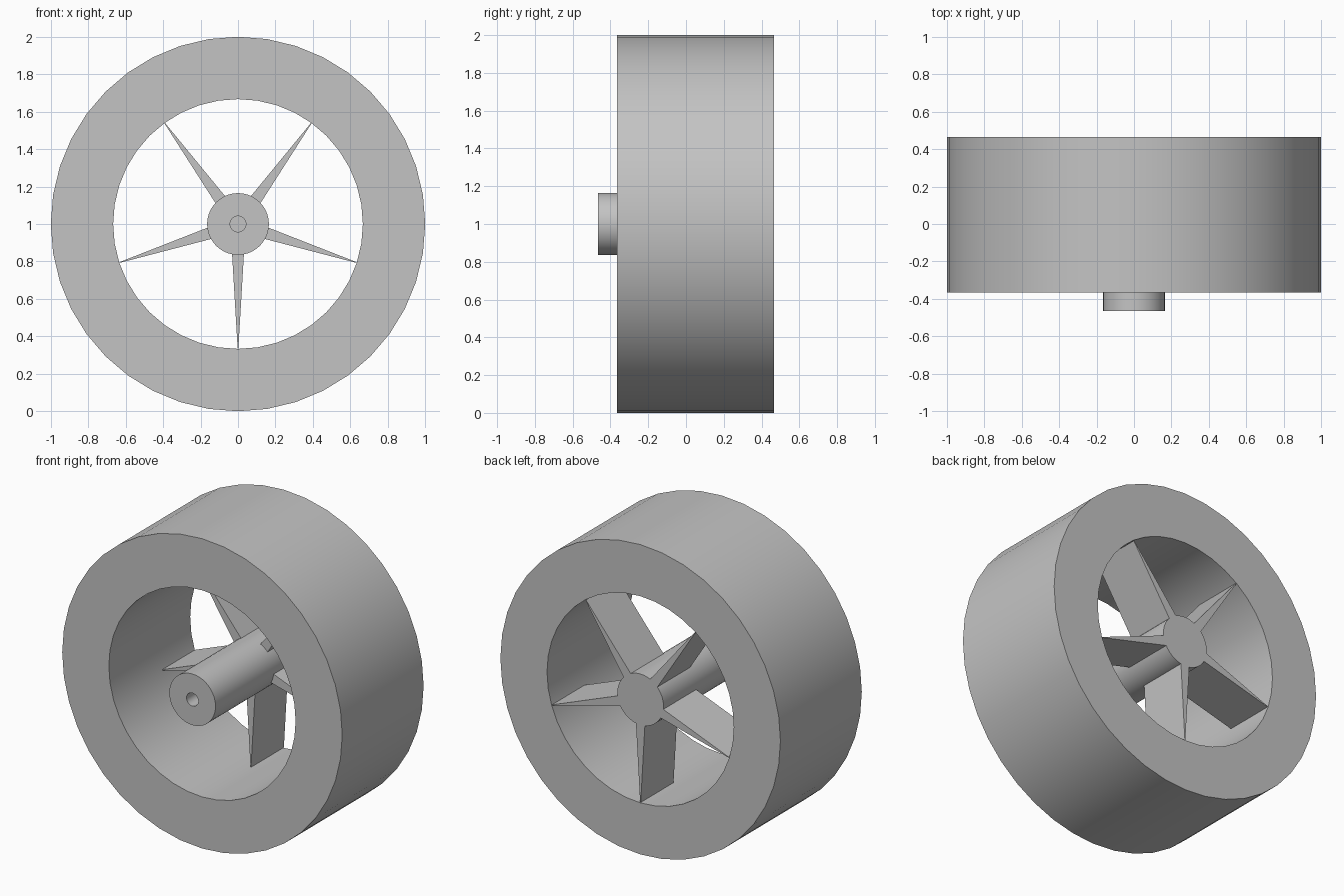
import bpy, bmesh, math
from mathutils import Matrix, Vector

if "Cube" in bpy.data.objects:
    bpy.data.objects.remove(bpy.data.objects["Cube"], do_unlink=True)

FRONT, BACK = -0.365, 0.465
HUB_R, HUB_FRONT = 0.165, -0.465
RING_R, BORE_R = 1.0, 0.667
BLADE_FRONT = 0.13
CENTRE = Vector((0, 0, 1))

grey = bpy.data.materials.new("plain grey")
grey.use_nodes = True
grey.diffuse_color = (0.55, 0.55, 0.55, 1)
grey.node_tree.nodes["Principled BSDF"].inputs["Base Color"].default_value = grey.diffuse_color


def finish(bm, name, smooth):
    bmesh.ops.remove_doubles(bm, verts=bm.verts, dist=1e-5)
    bmesh.ops.recalc_face_normals(bm, faces=bm.faces)
    bmesh.ops.translate(bm, verts=bm.verts, vec=CENTRE)
    mesh = bpy.data.meshes.new(name)
    bm.to_mesh(mesh)
    bm.free()
    mesh.materials.append(grey)
    obj = bpy.data.objects.new(name, mesh)
    bpy.context.collection.objects.link(obj)
    if smooth:
        bpy.ops.object.select_all(action="DESELECT")
        obj.select_set(True)
        bpy.context.view_layer.objects.active = obj
        bpy.ops.object.shade_smooth_by_angle(angle=math.radians(30))
    return obj


def lathe(name, profile, steps, closed):
    """Spin (radius, y) points about the y axis."""
    bm = bmesh.new()
    verts = [bm.verts.new((r, y, 0)) for r, y in profile]
    edges = [bm.edges.new(pair) for pair in zip(verts, verts[1:])]
    if closed:
        edges.append(bm.edges.new((verts[-1], verts[0])))
    bmesh.ops.spin(bm, geom=verts + edges, cent=(0, 0, 0), axis=(0, 1, 0),
                   angle=math.tau, steps=steps, use_merge=False)
    return finish(bm, name, True)


# Outer duct ring
lathe("outer_ring", [(RING_R, FRONT), (RING_R, BACK), (BORE_R, BACK), (BORE_R, FRONT)], 40, True)

# Hub with a blind shaft hole in its front
lathe("hub", [(0, BACK), (HUB_R, BACK), (HUB_R, HUB_FRONT), (0.042, HUB_FRONT),
              (0.042, -0.13), (0, -0.13)], 40, False)

# Five wedge vanes, thick at the hub and thin at the ring
for i in range(5):
    bm = bmesh.new()
    outline = [(-0.032, -0.155), (0.032, -0.155), (0.002, -0.664), (-0.002, -0.664)]
    face = bm.faces.new([bm.verts.new((x, BLADE_FRONT, z)) for x, z in outline])
    new = bmesh.ops.extrude_face_region(bm, geom=[face])["geom"]
    bmesh.ops.translate(bm, verts=[v for v in new if isinstance(v, bmesh.types.BMVert)],
                        vec=(0, BACK - BLADE_FRONT, 0))
    bmesh.ops.rotate(bm, verts=bm.verts, matrix=Matrix.Rotation(i * math.tau / 5, 3, "Y"))
    finish(bm, f"vane_{i + 1}", False)
